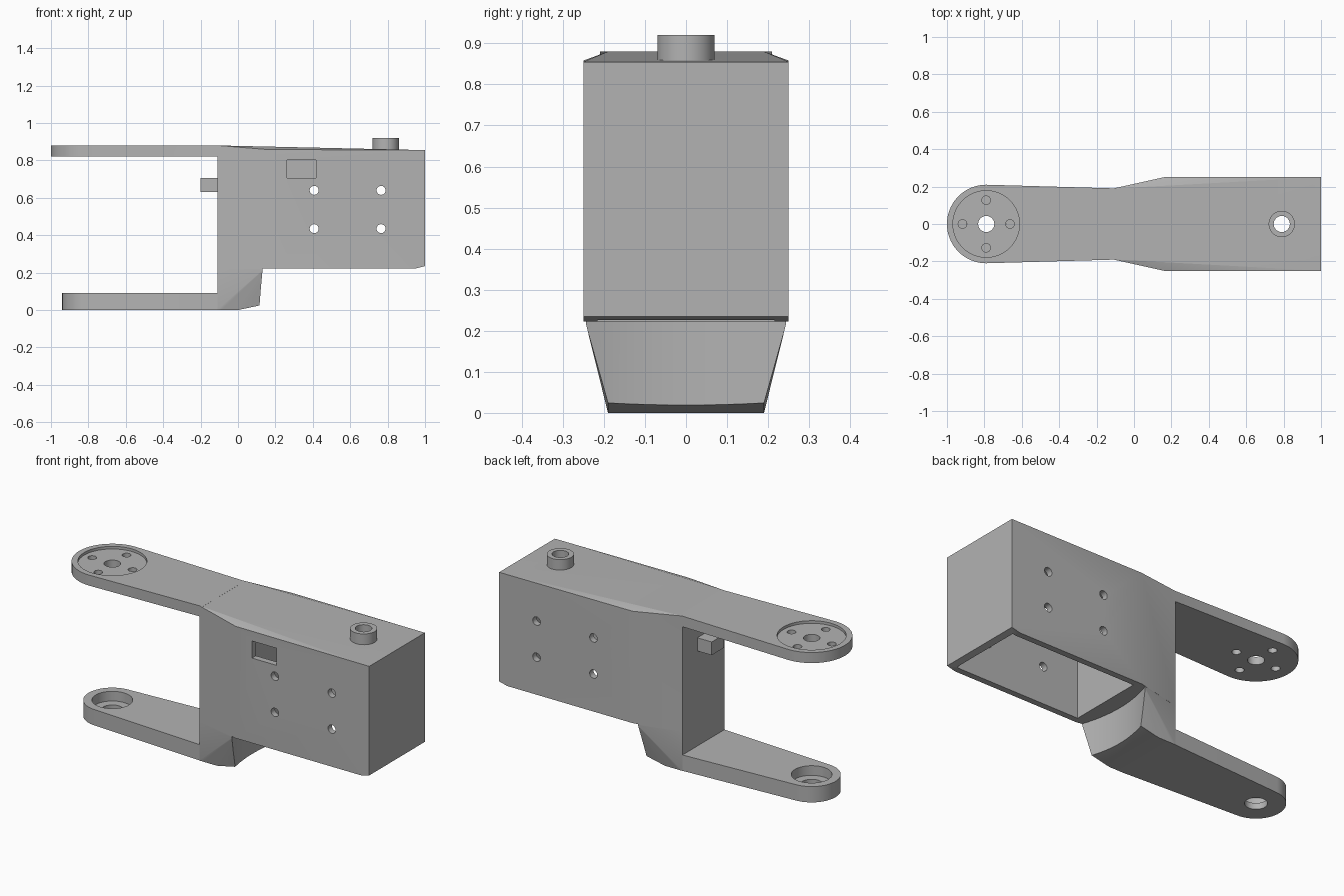
import bpy
import bmesh
from math import cos, sin, pi, radians

old = bpy.data.objects.get("Cube")
if old:
    bpy.data.objects.remove(old, do_unlink=True)

# One plain grey plastic
grey = bpy.data.materials.new("grey plastic")
grey.use_nodes = True
color = (0.45, 0.45, 0.45, 1)
grey.diffuse_color = color
grey.node_tree.nodes["Principled BSDF"].inputs["Base Color"].default_value = color


def hull(name, points):
    """Convex solid around the points."""
    bm = bmesh.new()
    for p in points:
        bm.verts.new(p)
    res = bmesh.ops.convex_hull(bm, input=bm.verts)
    inner = {g for g in res["geom_interior"] if isinstance(g, bmesh.types.BMVert)}
    bmesh.ops.delete(bm, geom=list(inner), context="VERTS")
    bmesh.ops.dissolve_limit(bm, angle_limit=radians(0.2), verts=bm.verts, edges=bm.edges)
    bmesh.ops.recalc_face_normals(bm, faces=bm.faces)
    mesh = bpy.data.meshes.new(name)
    bm.to_mesh(mesh)
    bm.free()
    mesh.materials.append(grey)
    obj = bpy.data.objects.new(name, mesh)
    bpy.context.scene.collection.objects.link(obj)
    return obj


def mirrored(points):
    return [(x, s * y, z) for x, y, z in points for s in (1, -1)]


def box(name, x0, x1, y0, y1, z0, z1):
    return hull(name, [(x, y, z) for x in (x0, x1) for y in (y0, y1) for z in (z0, z1)])


def circle(r, n):
    return [(r * cos(2 * pi * i / n), r * sin(2 * pi * i / n)) for i in range(n)]


def post(name, x, y, r, z0, z1, n=48):
    return hull(name, [(x + a, y + b, z) for a, b in circle(r, n) for z in (z0, z1)])


def arm(name, r, z0, z1):
    """Flat arm with a round end, running into the column."""
    outline = [(PIVOT + a, b) for a, b in circle(r, 96)] + [(-0.09, 0.19), (-0.09, -0.19)]
    return hull(name, [(x, y, z) for x, y in outline for z in (z0, z1)])


def combine(target, other, operation):
    mod = target.modifiers.new("join", "BOOLEAN")
    mod.operation = operation
    mod.solver = "EXACT"
    mod.object = other
    graph = bpy.context.evaluated_depsgraph_get()
    mesh = bpy.data.meshes.new_from_object(target.evaluated_get(graph))
    target.modifiers.clear()
    target.data = mesh
    bpy.data.objects.remove(other, do_unlink=True)


PIVOT = -0.79   # x of the hinge axis
BOSS = 0.79     # x of the pin on the housing

# Housing with a sloping top, widening away from the column
frame = hull("bracket_frame", mirrored([
    (-0.11, 0.19, 0.05), (-0.11, 0.19, 0.88), (0.16, 0.25, 0.222), (0.16, 0.25, 0.858),
    (0.95, 0.25, 0.222), (1, 0.25, 0.235), (1, 0.25, 0.855)]))
trim = box("trim", -0.5, 1.5, -1, 1, -0.5, 0.222)
combine(frame, trim, "DIFFERENCE")

# Tapered foot under the column, scooped by a large round clearance
foot = hull("foot", mirrored([
    (-0.11, 0.19, 0), (0, 0.19, 0), (0.118, 0.19, 0.025),
    (0.14, 0.245, 0.222), (0.14, 0.245, 0.26), (-0.11, 0.1895, 0.26)]))
combine(foot, post("scoop", 0.83, 0, 0.74, -0.1, 0.4, 128), "DIFFERENCE")
combine(frame, foot, "UNION")

# Two hinge arms, the pin boss and the cable tab
combine(frame, arm("upper_arm", 0.21, 0.82, 0.88), "UNION")
combine(frame, arm("lower_arm", 0.15, 0, 0.09), "UNION")
combine(frame, post("pin_boss", BOSS, 0, 0.07, 0.84, 0.92), "UNION")
combine(frame, box("cable_tab", -0.2, -0.09, -0.055, 0.055, 0.63, 0.705), "UNION")

# Hollow housing, open below, with a window on the front
combine(frame, box("cavity", 0.185, 0.965, -0.215, 0.215, 0.1, 0.82), "DIFFERENCE")
combine(frame, box("window", 0.263, 0.417, -0.4, -0.2, 0.705, 0.802), "DIFFERENCE")

# Round recesses and hinge holes
for x, y, r, z0, z1 in (
        (BOSS, 0, 0.043, 0.7, 1),
        (PIVOT, 0, 0.178, 0.865, 1),
        (PIVOT, 0, 0.043, 0.7, 1),
        (PIVOT, 0, 0.105, 0.035, 0.3),
        (PIVOT, 0, 0.057, -0.1, 0.3)):
    combine(frame, post("bore", x, y, r, z0, z1), "DIFFERENCE")
for a, b in circle(0.127, 4):
    combine(frame, post("bore", PIVOT + a, b, 0.023, 0.7, 1, 24), "DIFFERENCE")

# Screw holes through both side walls
for x in (0.407, 0.765):
    for z in (0.435, 0.64):
        hole = hull("screw_hole", [(x + a, y, z + b) for a, b in circle(0.024, 24)
                                   for y in (-0.4, 0.4)])
        combine(frame, hole, "DIFFERENCE")

bpy.ops.object.select_all(action="DESELECT")
frame.select_set(True)
bpy.context.view_layer.objects.active = frame
bpy.ops.object.shade_smooth_by_angle(angle=radians(20))
